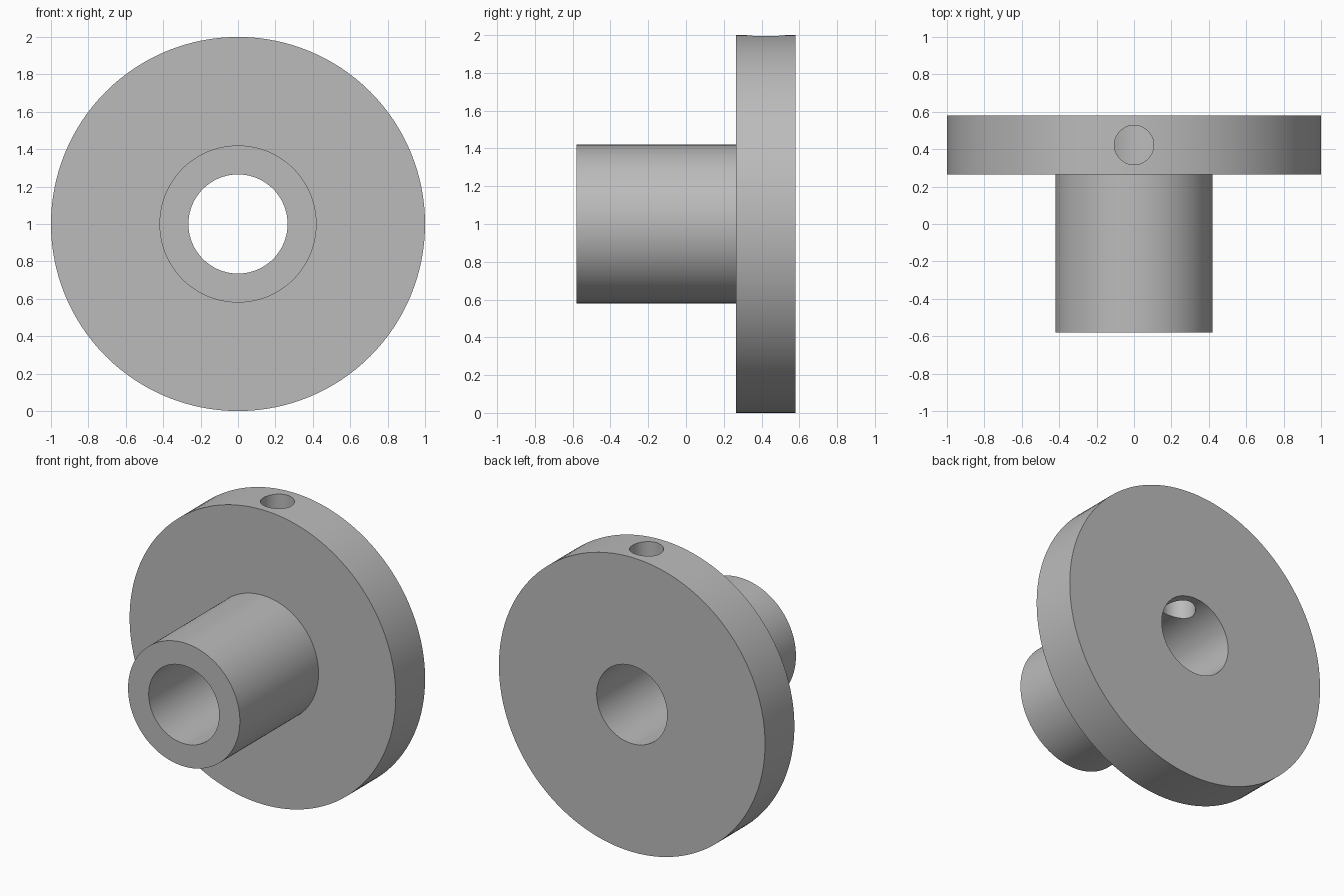
import bpy
import bmesh
from math import cos, sin, tau, radians

cube = bpy.data.objects.get("Cube")
if cube:
    bpy.data.objects.remove(cube, do_unlink=True)

SEGMENTS = 128
CENTRE_Z = 1.0
BORE_R, HUB_R, FLANGE_R = 0.265, 0.42, 1.0
FRONT, STEP, BACK = -0.58, 0.265, 0.58

# Plain grey metal
grey = bpy.data.materials.new("grey metal")
colour = (0.5, 0.5, 0.5, 1)
grey.use_nodes = True
grey.diffuse_color = colour
grey.node_tree.nodes["Principled BSDF"].inputs["Base Color"].default_value = colour


def lathe(name, profile):
    """Turn a closed (radius, y) profile about the y axis."""
    bm = bmesh.new()
    rings = []
    for i in range(SEGMENTS):
        a = tau * i / SEGMENTS
        rings.append([bm.verts.new((r * cos(a), y, CENTRE_Z + r * sin(a)))
                      for r, y in profile])
    n = len(profile)
    for i in range(SEGMENTS):
        p, q = rings[i], rings[(i + 1) % SEGMENTS]
        for j in range(n):
            k = (j + 1) % n
            bm.faces.new((p[j], p[k], q[k], q[j]))
    bmesh.ops.recalc_face_normals(bm, faces=bm.faces)
    mesh = bpy.data.meshes.new(name)
    bm.to_mesh(mesh)
    bm.free()
    obj = bpy.data.objects.new(name, mesh)
    bpy.context.collection.objects.link(obj)
    mesh.materials.append(grey)
    return obj


# Hub and flange turned as one piece with a through bore
body = lathe("flanged_hub", [
    (BORE_R, FRONT), (HUB_R, FRONT), (HUB_R, STEP),
    (FLANGE_R, STEP), (FLANGE_R, BACK), (BORE_R, BACK)])

# Set screw hole drilled from the top of the rim into the bore
bpy.ops.mesh.primitive_cylinder_add(
    vertices=64, radius=0.105, depth=1.1,
    location=(0, (STEP + BACK) / 2, CENTRE_Z + 0.55))
drill = bpy.context.object
drill.name = "screw_hole_cutter"
drill.hide_render = True
drill.data.materials.append(grey)

cut = body.modifiers.new("screw hole", "BOOLEAN")
cut.operation = "DIFFERENCE"
cut.solver = "EXACT"
cut.object = drill

bpy.ops.object.select_all(action="DESELECT")
body.select_set(True)
bpy.context.view_layer.objects.active = body
bpy.ops.object.modifier_apply(modifier=cut.name)
bpy.data.objects.remove(drill, do_unlink=True)

# Smooth round walls, crisp edges
bpy.ops.object.shade_smooth_by_angle(angle=radians(30))
